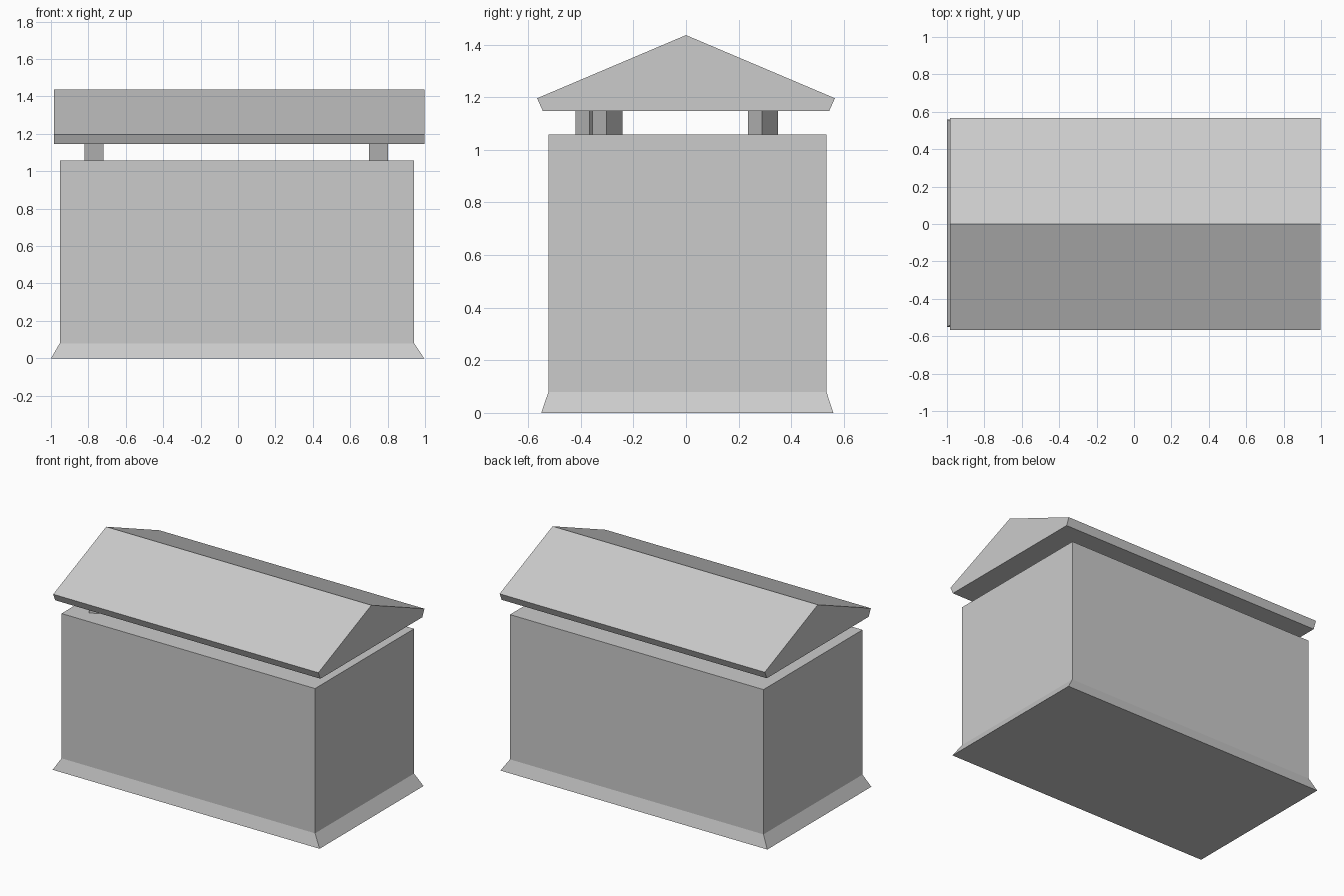
import bpy
import bmesh
import math
from mathutils import Matrix, Vector

default = bpy.data.objects.get("Cube")
if default:
    bpy.data.objects.remove(default, do_unlink=True)

stone = bpy.data.materials.new("light_grey_stone")
stone.use_nodes = True
GREY = (0.6, 0.6, 0.6, 1.0)
stone.diffuse_color = GREY
stone.node_tree.nodes["Principled BSDF"].inputs["Base Color"].default_value = GREY


def finish(name, bm):
    bmesh.ops.recalc_face_normals(bm, faces=bm.faces)
    mesh = bpy.data.meshes.new(name)
    bm.to_mesh(mesh)
    bm.free()
    mesh.materials.append(stone)
    obj = bpy.data.objects.new(name, mesh)
    bpy.context.collection.objects.link(obj)
    return obj


def rectangle(x0, x1, y0, y1, z):
    return [(x0, y0, z), (x1, y0, z), (x1, y1, z), (x0, y1, z)]


# Chest body: flared plinth rising into straight walls
bm = bmesh.new()
rings = [[bm.verts.new(p) for p in ring] for ring in (
    rectangle(-1.0, 0.995, -0.55, 0.56, 0),
    rectangle(-0.953, 0.942, -0.523, 0.534, 0.08),
    rectangle(-0.953, 0.942, -0.523, 0.534, 1.058))]
for low, high in zip(rings, rings[1:]):
    for i in range(4):
        j = (i + 1) % 4
        bm.faces.new((low[i], low[j], high[j], high[i]))
bm.faces.new(rings[0])
bm.faces.new(rings[-1])
finish("chest_body", bm)

# Gabled lid: end profile extruded along the length
bm = bmesh.new()
half = [(0.544, 1.147), (0.566, 1.196)]
profile = half + [(0, 1.436)] + [(-y, z) for y, z in reversed(half)]
gable = bm.faces.new([bm.verts.new((-0.985, y, z)) for y, z in profile])
extruded = bmesh.ops.extrude_face_region(bm, geom=[gable], use_keep_orig=True)
end = [v for v in extruded["geom"] if isinstance(v, bmesh.types.BMVert)]
bmesh.ops.translate(bm, verts=end, vec=Vector((1.982, 0, 0)))
finish("gabled_lid", bm)

# Three-sided posts holding the lid above the body
posts = {
    "front_right_post": (-0.785, -0.365),
    "front_left_post": (0.736, -0.299),
    "back_right_post": (-0.785, 0.291),
    "back_left_post": (0.736, 0.291),
}
for name, (x, y) in posts.items():
    bm = bmesh.new()
    corners = []
    for k in range(3):
        turn = math.radians(120 * k - 2.3)
        corners.append(bm.verts.new((0.066 * math.cos(turn), 0.066 * math.sin(turn), 0)))
    base = bm.faces.new(corners)
    extruded = bmesh.ops.extrude_face_region(bm, geom=[base], use_keep_orig=True)
    top = [v for v in extruded["geom"] if isinstance(v, bmesh.types.BMVert)]
    bmesh.ops.translate(bm, verts=top, vec=Vector((0, 0, 0.089)))
    bmesh.ops.transform(bm, matrix=Matrix.Translation((x, y, 1.058)), verts=bm.verts)
    finish(name, bm)
